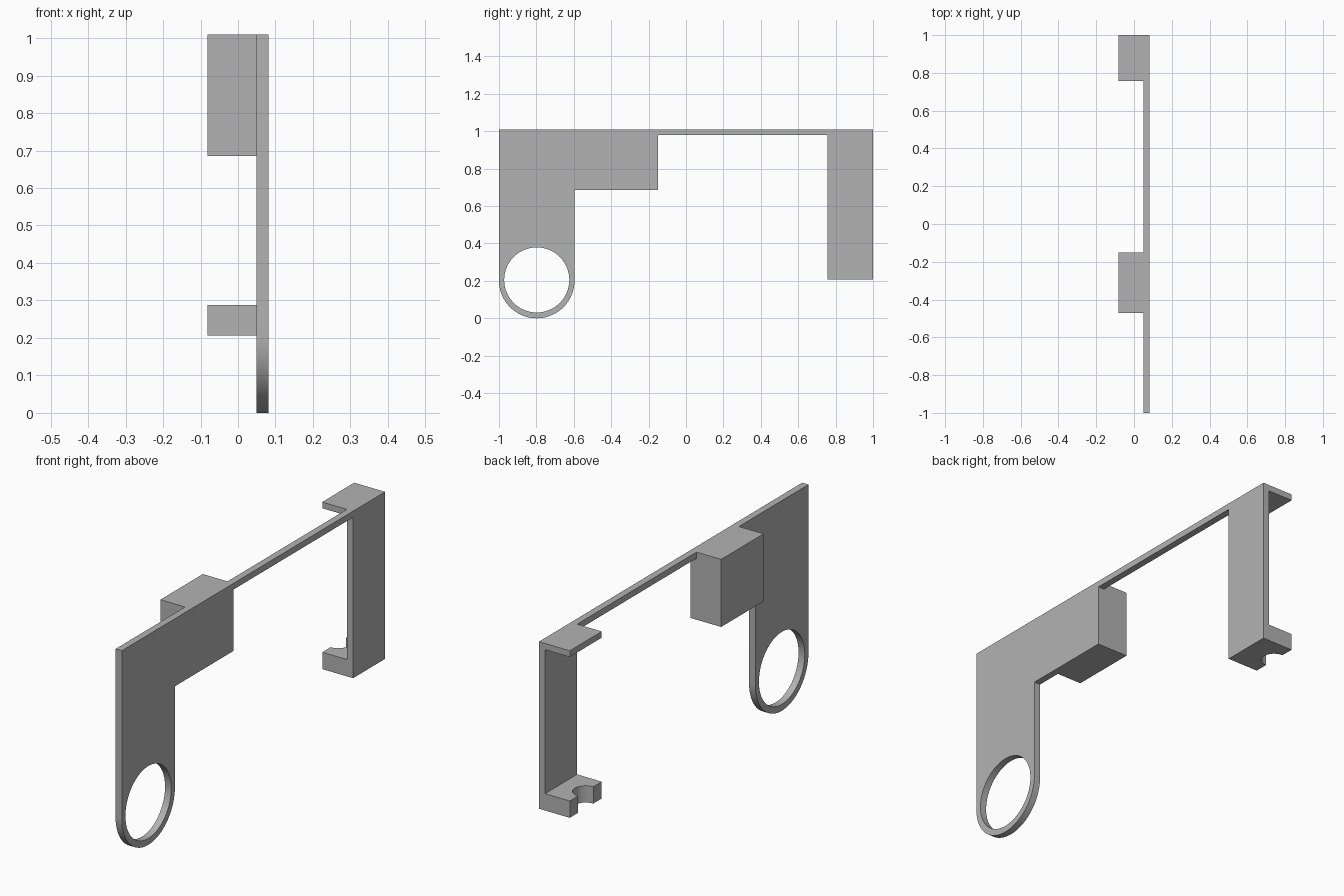
import bpy, bmesh
from math import pi, sin, cos
from mathutils import Vector

cube = bpy.data.objects.get("Cube")
if cube:
    bpy.data.objects.remove(cube, do_unlink=True)

# Single grey material
grey = bpy.data.materials.new("plain grey")
grey.use_nodes = True
colour = (0.45, 0.45, 0.45, 1)
grey.diffuse_color = colour
grey.node_tree.nodes["Principled BSDF"].inputs["Base Color"].default_value = colour

# Shared dimensions
OUTER, INNER, EDGE = 0.082, 0.049, -0.082   # x of plate faces and flange edge
TOP, STRIP, STEP, FOOT = 1.01, 0.98, 0.685, 0.207
LEG = 0.757                                 # y where the rear leg begins
RING_Y, RING_R, HOLE_R = -0.798, 0.202, 0.174


def arc(cu, cv, r, start, end, steps):
    """Points along an arc, both ends included."""
    angles = [start + (end - start) * i / steps for i in range(steps + 1)]
    return [(cu + r * cos(a), cv + r * sin(a)) for a in angles]


def extrude(name, points, direction):
    """Solid made by extruding a closed 3D outline."""
    bm = bmesh.new()
    face = bm.faces.new([bm.verts.new(p) for p in points])
    result = bmesh.ops.extrude_face_region(bm, geom=[face])
    verts = [v for v in result["geom"] if isinstance(v, bmesh.types.BMVert)]
    bmesh.ops.translate(bm, verts=verts, vec=Vector(direction))
    bmesh.ops.recalc_face_normals(bm, faces=bm.faces)
    mesh = bpy.data.meshes.new(name)
    bm.to_mesh(mesh)
    bm.free()
    mesh.materials.append(grey)
    obj = bpy.data.objects.new(name, mesh)
    bpy.context.collection.objects.link(obj)
    return obj


def activate(obj):
    bpy.ops.object.select_all(action="DESELECT")
    obj.select_set(True)
    bpy.context.view_layer.objects.active = obj


def flange(name, y0, y1, z0, z1, notch=()):
    """Block standing off the plate, with an optional notch in its free edge."""
    outline = [(INNER, y0), (EDGE, y0), *notch, (EDGE, y1), (INNER, y1)]
    return extrude(name, [(x, y, z0) for x, y in outline], (0, 0, z1 - z0))


# Side plate: rounded front arm, thin top strip and rear leg
outline = arc(RING_Y, RING_R, RING_R, -pi, 0, 48)
outline += [(RING_Y + RING_R, STEP), (-0.15, STEP), (-0.15, STRIP), (LEG, STRIP),
            (LEG, FOOT), (1, FOOT), (1, TOP), (-1, TOP)]
plate = extrude("side_plate", [(INNER, y, z) for y, z in outline], (OUTER - INNER, 0, 0))

# Round hole through the front arm
circle = arc(RING_Y, RING_R + 0.003, HOLE_R, 0, 2 * pi, 96)[:-1]
cutter = extrude("hole_cutter", [(INNER - 0.1, y, z) for y, z in circle], (0.3, 0, 0))
cutter.hide_render = True
hole = plate.modifiers.new("hole", "BOOLEAN")
hole.operation, hole.solver, hole.object = "DIFFERENCE", "EXACT", cutter
activate(plate)
bpy.ops.object.modifier_apply(modifier=hole.name)
bpy.data.objects.remove(cutter, do_unlink=True)

# Solid block behind the front arm
flange("mounting_block", -0.472, -0.15, STEP, TOP)

# Rear flanges, the lower one with a half-round notch
flange("rear_top_flange", LEG, 1, STRIP, TOP)
notch = arc(EDGE, (LEG + 1) / 2, 0.058, -pi / 2, pi / 2, 24)
bottom = flange("rear_bottom_flange", LEG, 1, FOOT, 0.288, notch)

# Smooth the curved walls
for obj in (plate, bottom):
    activate(obj)
    bpy.ops.object.shade_smooth_by_angle(angle=pi / 6)
